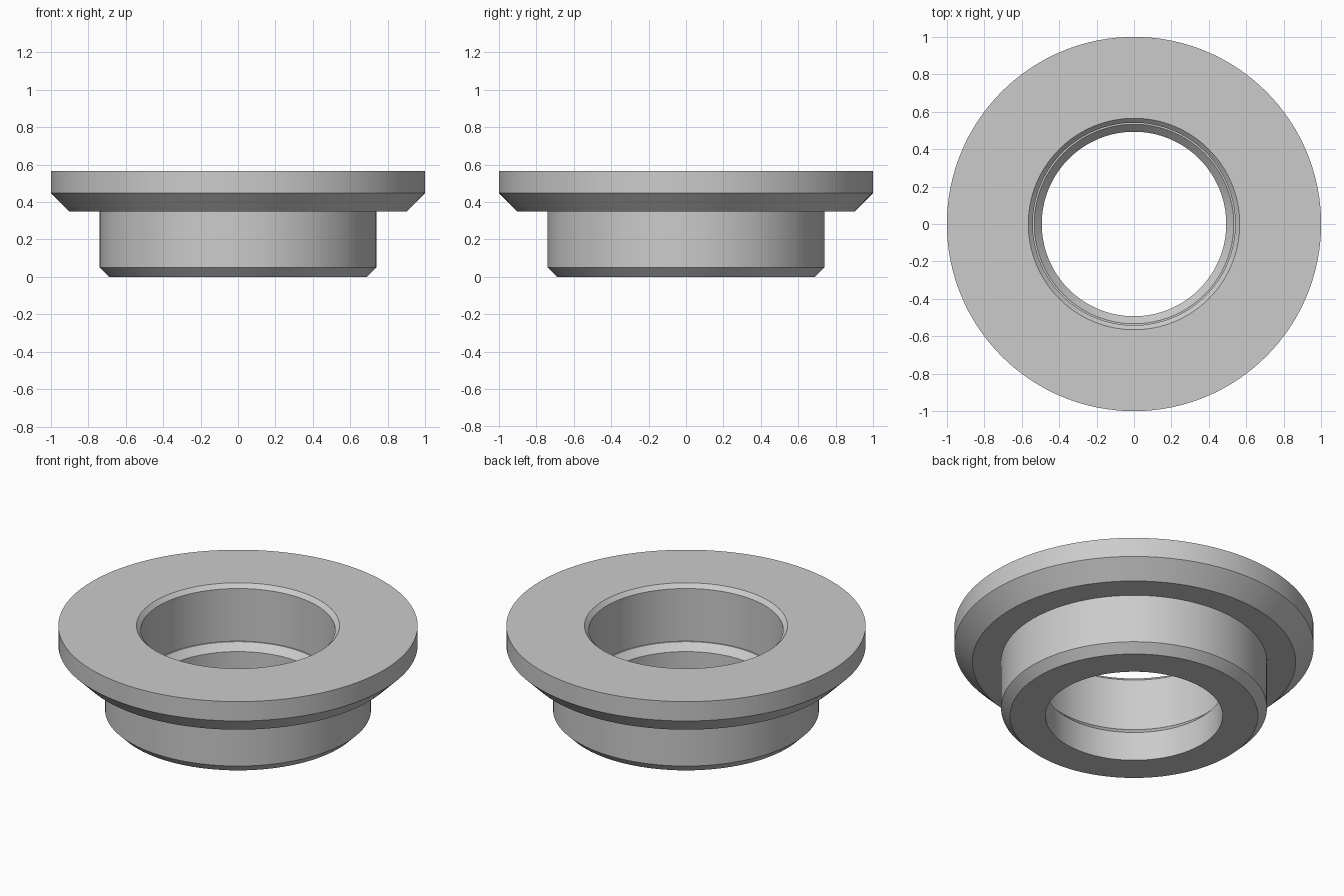
import bpy
import bmesh
import math

cube = bpy.data.objects.get("Cube")
if cube:
    bpy.data.objects.remove(cube, do_unlink=True)

SEGMENTS = 128

# Single grey material
grey = bpy.data.materials.new("plain grey")
grey.use_nodes = True
colour = (0.6, 0.6, 0.6, 1.0)
grey.diffuse_color = colour
grey.node_tree.nodes["Principled BSDF"].inputs["Base Color"].default_value = colour


def lathe(name, profile, material):
    """Revolve a closed (radius, height) profile around the z axis."""
    bm = bmesh.new()
    verts = [bm.verts.new((r, 0, z)) for r, z in profile]
    edges = [bm.edges.new((v, verts[(i + 1) % len(verts)]))
             for i, v in enumerate(verts)]
    bmesh.ops.spin(bm, geom=verts + edges, cent=(0, 0, 0), axis=(0, 0, 1),
                   angle=math.tau, steps=SEGMENTS, use_merge=False)
    bmesh.ops.remove_doubles(bm, verts=bm.verts[:], dist=0.0001)
    bmesh.ops.recalc_face_normals(bm, faces=bm.faces[:])
    mesh = bpy.data.meshes.new(name)
    bm.to_mesh(mesh)
    bm.free()
    mesh.materials.append(material)
    obj = bpy.data.objects.new(name, mesh)
    bpy.context.collection.objects.link(obj)
    bpy.ops.object.select_all(action="DESELECT")
    obj.select_set(True)
    bpy.context.view_layer.objects.active = obj
    bpy.ops.object.shade_smooth_by_angle(angle=math.radians(30))
    return obj


# Outer side, from the bottom up: chamfered sleeve, then bevelled flange
outside = [(0.69, 0), (0.74, 0.05), (0.74, 0.348), (0.9, 0.348),
           (1, 0.448), (1, 0.567)]

# Bore, from the top down: chamfer, wide bore, small ledge, cone, narrow bore
bore = [(0.565, 0.567), (0.541, 0.543), (0.541, 0.22), (0.533, 0.22),
        (0.493, 0.178), (0.493, 0)]

lathe("flanged_bushing", outside + bore, grey)
